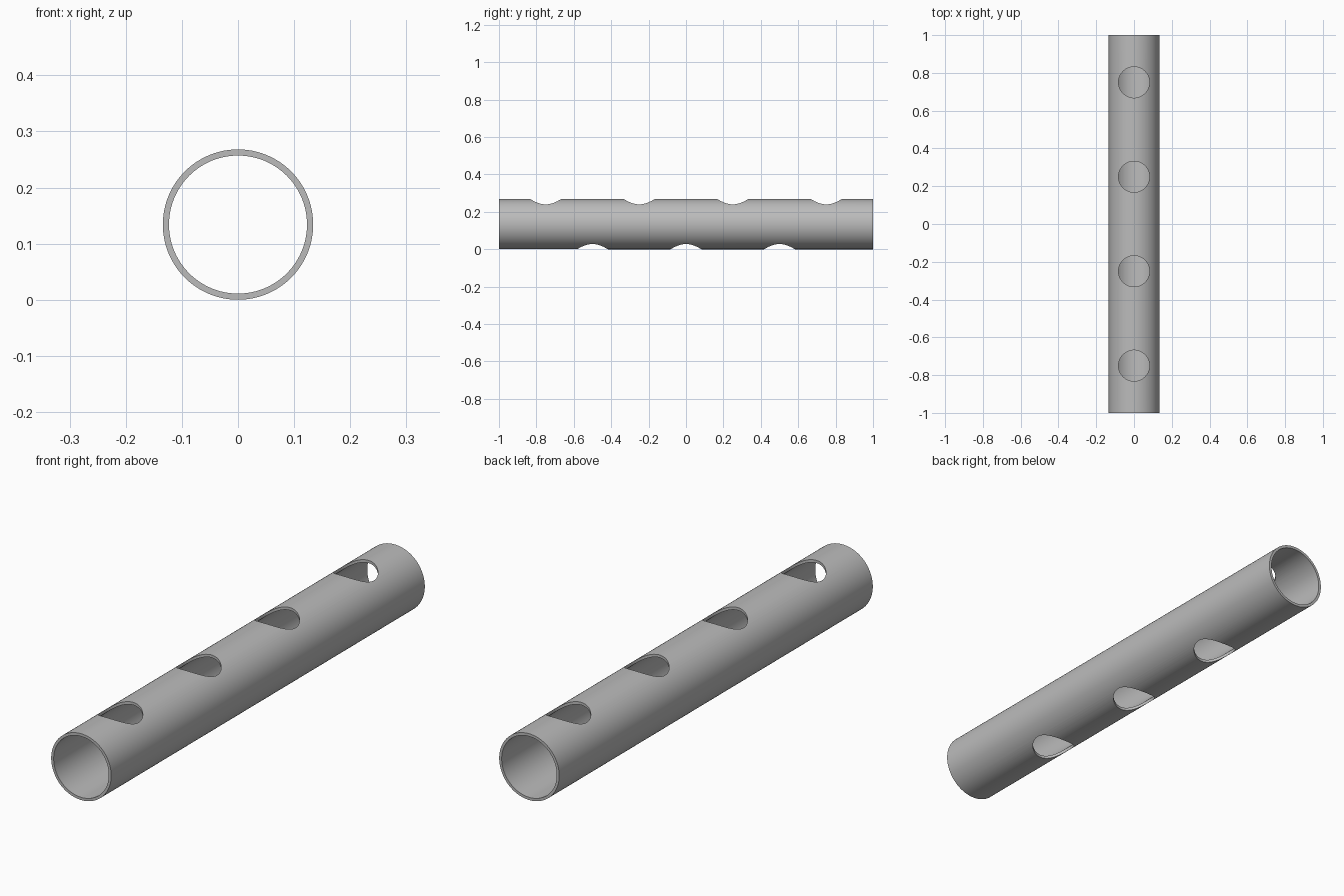
import bpy
import bmesh
from math import radians
from mathutils import Matrix

OUTER, INNER, HOLE = 0.134, 0.123, 0.082
LENGTH = 2.0
SIDES = 96

default = bpy.data.objects.get("Cube")
if default:
    bpy.data.objects.remove(default, do_unlink=True)

# Plain grey metal
metal = bpy.data.materials.new("grey metal")
metal.use_nodes = True
colour = (0.5, 0.5, 0.5, 1)
metal.diffuse_color = colour
metal.node_tree.nodes["Principled BSDF"].inputs["Base Color"].default_value = colour


def make_object(name, bm):
    mesh = bpy.data.meshes.new(name)
    bm.to_mesh(mesh)
    bm.free()
    mesh.materials.append(metal)
    obj = bpy.data.objects.new(name, mesh)
    bpy.context.collection.objects.link(obj)
    return obj


def add_cylinder(bm, radius, depth, sides, matrix):
    bmesh.ops.create_cone(bm, cap_ends=True, segments=sides, radius1=radius,
                          radius2=radius, depth=depth, matrix=matrix)


def cut(target, cutter):
    mod = target.modifiers.new(cutter.name, 'BOOLEAN')
    mod.operation = 'DIFFERENCE'
    mod.solver = 'EXACT'
    mod.object = cutter
    bpy.context.view_layer.objects.active = target
    bpy.ops.object.modifier_apply(modifier=mod.name)
    bpy.data.objects.remove(cutter, do_unlink=True)


# Tube lying along y
along_y = Matrix.Translation((0, 0, OUTER)) @ Matrix.Rotation(radians(90), 4, 'X')
bm = bmesh.new()
add_cylinder(bm, OUTER, LENGTH, SIDES, along_y)
tube = make_object("tube", bm)

bm = bmesh.new()
add_cylinder(bm, INNER, LENGTH + 0.2, SIDES, along_y)
cut(tube, make_object("bore", bm))

# Round holes: four through the top wall, three staggered through the bottom wall
bm = bmesh.new()
for z, positions in ((2 * OUTER, (-0.75, -0.25, 0.25, 0.75)),
                     (0, (-0.5, 0, 0.5))):
    for y in positions:
        add_cylinder(bm, HOLE, 2 * INNER - 0.04, 64, Matrix.Translation((0, y, z)))
cut(tube, make_object("holes", bm))

# Smooth walls with crisp rims
bpy.ops.object.select_all(action='DESELECT')
tube.select_set(True)
bpy.context.view_layer.objects.active = tube
bpy.ops.object.shade_smooth_by_angle(angle=radians(30))
